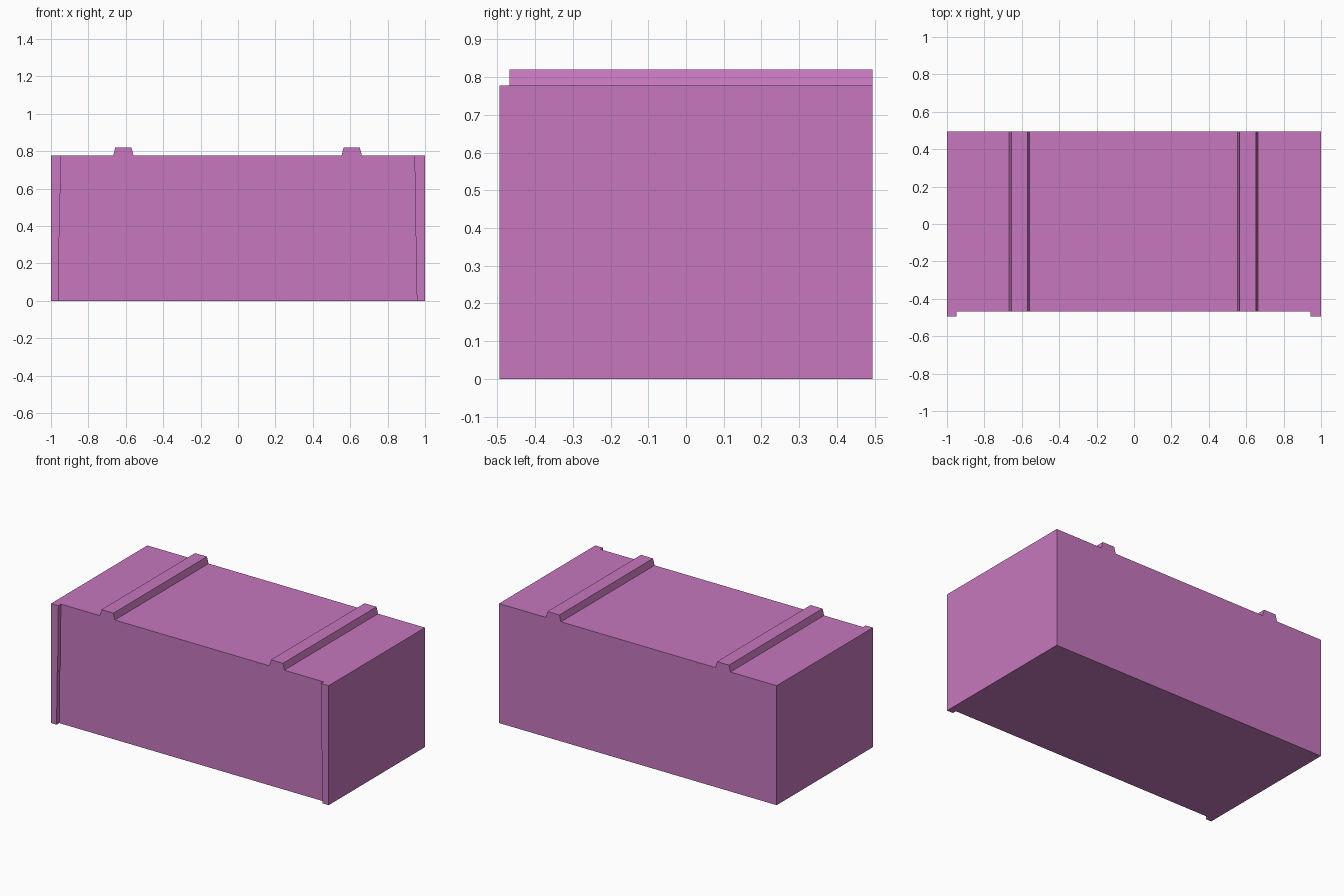
import bpy
import bmesh

cube = bpy.data.objects.get("Cube")
if cube:
    bpy.data.objects.remove(cube, do_unlink=True)

# Single orchid paint
paint = bpy.data.materials.new("orchid_pink")
paint.use_nodes = True
colour = (0.57, 0.185, 0.51, 1.0)
paint.diffuse_color = colour
paint.node_tree.nodes["Principled BSDF"].inputs["Base Color"].default_value = colour

BACK, PANEL, FRONT = 0.495, -0.468, -0.495
TOP, RIDGE_TOP = 0.778, 0.82


def extrude_profile(name, profile, y_front, y_back):
    """Extrude an (x, z) outline along y into a closed solid."""
    bm = bmesh.new()
    face = bm.faces.new([bm.verts.new((x, y_front, z)) for x, z in profile])
    result = bmesh.ops.extrude_face_region(bm, geom=[face], use_keep_orig=True)
    moved = [g for g in result["geom"] if isinstance(g, bmesh.types.BMVert)]
    bmesh.ops.translate(bm, verts=moved, vec=(0, y_back - y_front, 0))
    bmesh.ops.recalc_face_normals(bm, faces=bm.faces)
    mesh = bpy.data.meshes.new(name)
    bm.to_mesh(mesh)
    bm.free()
    mesh.materials.append(paint)
    obj = bpy.data.objects.new(name, mesh)
    bpy.context.collection.objects.link(obj)
    return obj


def ridge(centre):
    """Trapezoid rib outline, listed left to right."""
    return [(centre - 0.054, TOP), (centre - 0.043, RIDGE_TOP),
            (centre + 0.043, RIDGE_TOP), (centre + 0.054, TOP)]


# Box body with the two roof ribs in its outline
outline = [(-1, 0), (-1, TOP)] + ridge(-0.613) + ridge(0.608) + [(1, TOP), (1, 0)]
extrude_profile("box_body", outline, PANEL, BACK)

# Thin upright lips on the front corners, slightly wider at the top
for name, side, shift in (("right_front_lip", -1, 0), ("left_front_lip", 1, -0.004)):
    inner = [(0.96, 0), (0.957, 0.34), (0.953, 0.345), (0.948, TOP)]
    lip = [(side, TOP), (side, 0)] + [(side * (x + shift), z) for x, z in inner]
    extrude_profile(name, lip, FRONT, PANEL)
